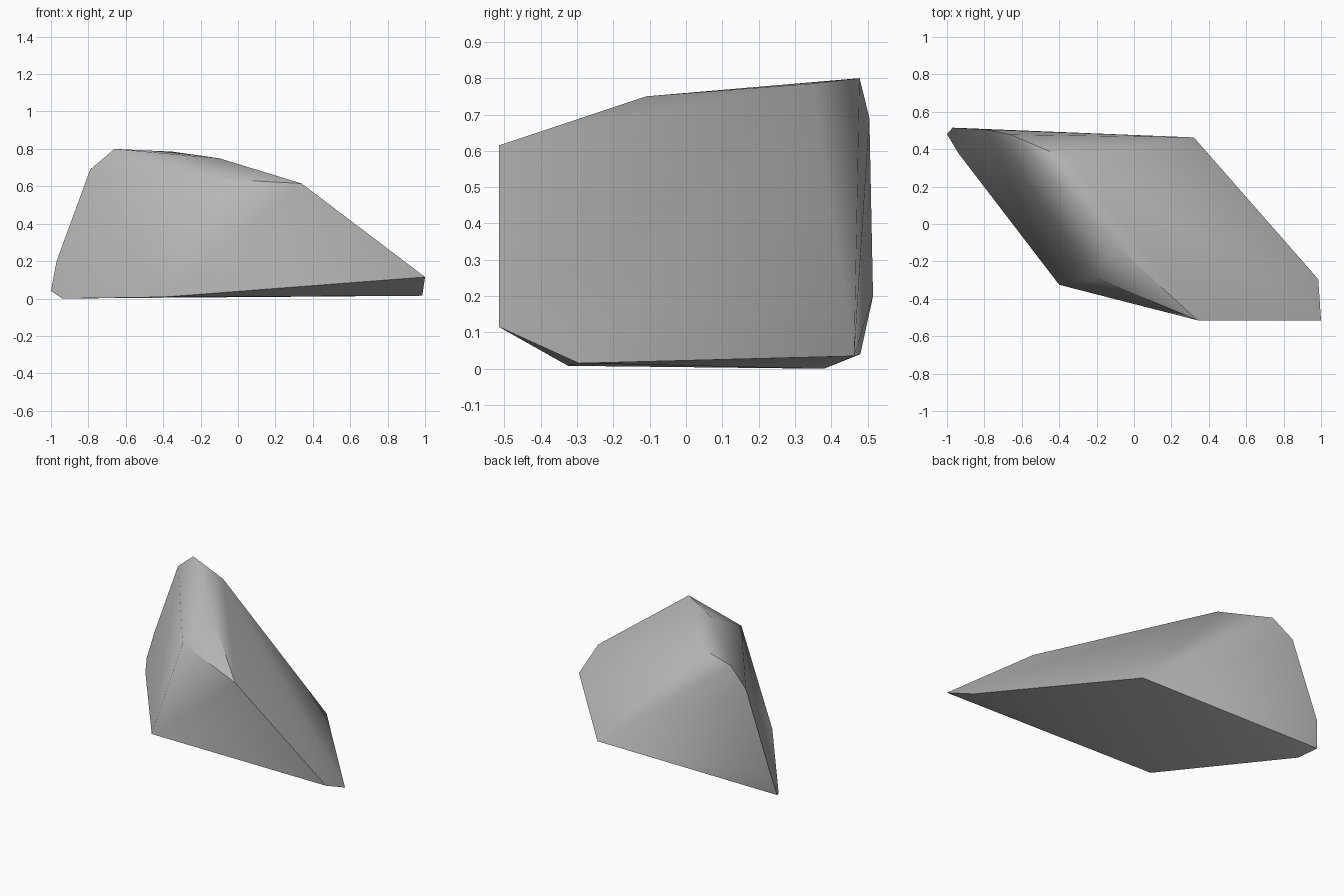
import bpy
import bmesh
import math

# Remove the default cube
cube = bpy.data.objects.get("Cube")
if cube:
    bpy.data.objects.remove(cube, do_unlink=True)

# Stone colour
stone = bpy.data.materials.new("stone_grey")
stone.use_nodes = True
grey = (0.5, 0.5, 0.5, 1.0)
stone.diffuse_color = grey
bsdf = next(n for n in stone.node_tree.nodes if n.type == 'BSDF_PRINCIPLED')
bsdf.inputs["Base Color"].default_value = grey
bsdf.inputs["Roughness"].default_value = 0.9

# Corners of the chipped boulder, by region
back_edge = [(-1, 0.48, 0.04), (-0.97, 0.515, 0.2), (-0.79, 0.505, 0.69)]
crest = [(-0.66, 0.478, 0.8), (-0.35, 0.345, 0.785), (-0.1, -0.11, 0.75)]
front_brow = [(-0.2, -0.29, 0.645), (0.34, -0.515, 0.615)]
base = [(-0.94, 0.38, 0), (-0.4, -0.325, 0.008), (0.32, 0.463, 0.035)]
toe = [(1, -0.515, 0.115), (0.985, -0.295, 0.015)]

# Wrap the corners in a convex skin
bm = bmesh.new()
for corner in back_edge + crest + front_brow + base + toe:
    bm.verts.new(corner)
bmesh.ops.convex_hull(bm, input=bm.verts[:])
loose = [v for v in bm.verts if not v.link_faces]
bmesh.ops.delete(bm, geom=loose, context='VERTS')
bmesh.ops.recalc_face_normals(bm, faces=bm.faces[:])

mesh = bpy.data.meshes.new("boulder")
bm.to_mesh(mesh)
bm.free()
mesh.materials.append(stone)
boulder = bpy.data.objects.new("boulder", mesh)
bpy.context.collection.objects.link(boulder)

# Soft facets with crisp breaks
bpy.ops.object.select_all(action='DESELECT')
boulder.select_set(True)
bpy.context.view_layer.objects.active = boulder
bpy.ops.object.shade_smooth_by_angle(angle=math.radians(40))
